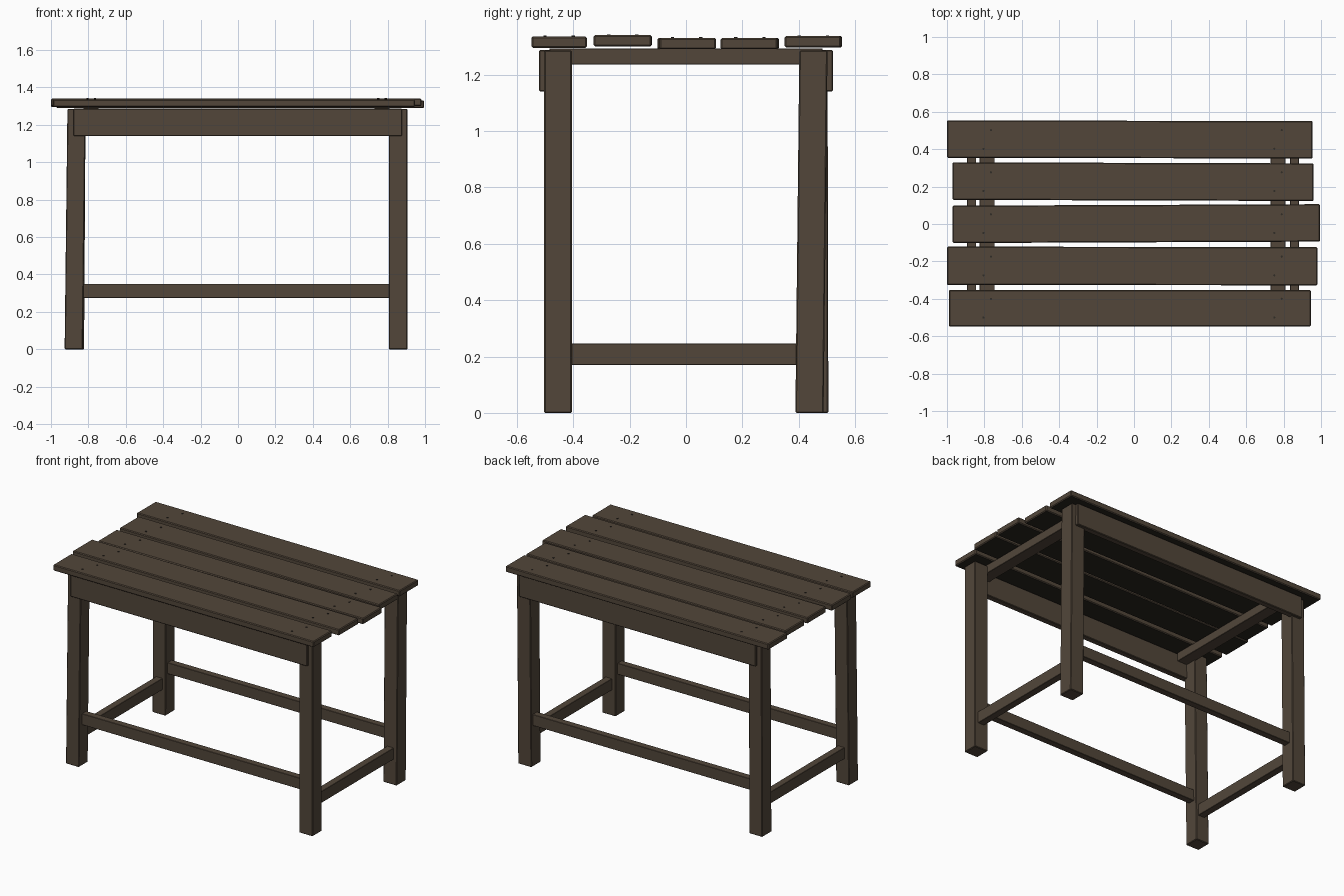
import bpy, bmesh, math

if "Cube" in bpy.data.objects:
    bpy.data.objects.remove(bpy.data.objects["Cube"])


def material(name, rgb):
    m = bpy.data.materials.new(name)
    m.diffuse_color = (*rgb, 1)
    m.use_nodes = True
    m.node_tree.nodes["Principled BSDF"].inputs["Base Color"].default_value = m.diffuse_color
    return m


wood = material("brown wood", (0.085, 0.062, 0.042))
under = material("dark underside", (0.022, 0.018, 0.013))
nail_mat = material("dark nail", (0.03, 0.025, 0.02))


def box(name, x, y, z, rot=0.0, lean=(0, 0), bevel=0.004, dark_below=False):
    """Box from axis ranges, turned about z; lean shifts the lower end."""
    bm = bmesh.new()
    bmesh.ops.create_cube(bm, size=1)
    size = [r[1] - r[0] for r in (x, y, z)]
    for v in bm.verts:
        low = v.co.z < 0
        v.co = [c * s for c, s in zip(v.co, size)]
        if low:
            v.co.x += lean[0]
            v.co.y += lean[1]
    bmesh.ops.bevel(bm, geom=bm.edges[:], offset=bevel, segments=1, affect='EDGES')
    bm.normal_update()
    if dark_below:
        for f in bm.faces:
            if f.normal.z < -0.9:
                f.material_index = 1
    me = bpy.data.meshes.new(name)
    bm.to_mesh(me)
    bm.free()
    me.materials.append(wood)
    me.materials.append(under)
    ob = bpy.data.objects.new(name, me)
    ob.location = [(r[0] + r[1]) / 2 for r in (x, y, z)]
    ob.rotation_euler.z = rot
    bpy.context.collection.objects.link(ob)
    return ob


# Table top planks: x range, y range, bottom height, small turn
planks = [
    ((-0.99, 0.945), (-0.548, -0.352), 1.295, 0.0),
    ((-1.0, 0.98), (-0.327, -0.122), 1.300, -0.001),
    ((-0.97, 0.995), (-0.098, 0.102), 1.290, 0.004),
    ((-0.97, 0.96), (0.126, 0.327), 1.290, -0.003),
    ((-1.0, 0.955), (0.352, 0.552), 1.296, -0.002),
]
for i, (x, y, z, rot) in enumerate(planks, 1):
    box(f"top_plank_{i}", x, y, (z, z + 0.04), rot, bevel=0.005, dark_below=True)
    # Two nails over each batten
    yc = (y[0] + y[1]) / 2
    for nx in (-0.785, 0.77):
        for ny in (-0.05, 0.05):
            bpy.ops.mesh.primitive_cylinder_add(
                vertices=8, radius=0.006, depth=0.008,
                location=(nx + ny * 0.4, yc + ny, z + 0.039))
            nail = bpy.context.object
            nail.name = f"nail_{i}"
            nail.data.materials.append(nail_mat)

# Legs, some leaning slightly
box("front_left_leg", (-0.912, -0.815), (-0.503, -0.405), (0, 1.285), lean=(-0.015, 0))
box("back_left_leg", (-0.912, -0.815), (0.402, 0.502), (0, 1.285), lean=(-0.008, 0.003))
box("front_right_leg", (0.806, 0.906), (-0.503, -0.405), (0, 1.285))
box("back_right_leg", (0.806, 0.906), (0.402, 0.502), (0, 1.285), lean=(0, -0.014))

# Aprons and long stretchers, front and back
for side, s in (("front", -1), ("back", 1)):
    box(f"{side}_apron", (-0.88, 0.877), sorted((s * 0.48, s * 0.521)), (1.14, 1.287))
    box(f"{side}_stretcher", (-0.83, 0.82), (s * 0.45 - 0.023, s * 0.45 + 0.023),
        (0.275, 0.35), bevel=0.002)

# Battens under the planks and low side stretchers
for side, bx, sx in (("left", -0.785, -0.868), ("right", 0.77, 0.858)):
    box(f"{side}_batten", (bx - 0.04, bx + 0.04), (-0.485, 0.485), (1.235, 1.292), bevel=0.002)
    box(f"{side}_stretcher", (sx - 0.024, sx + 0.024), (-0.415, 0.415), (0.17, 0.247), bevel=0.002)
